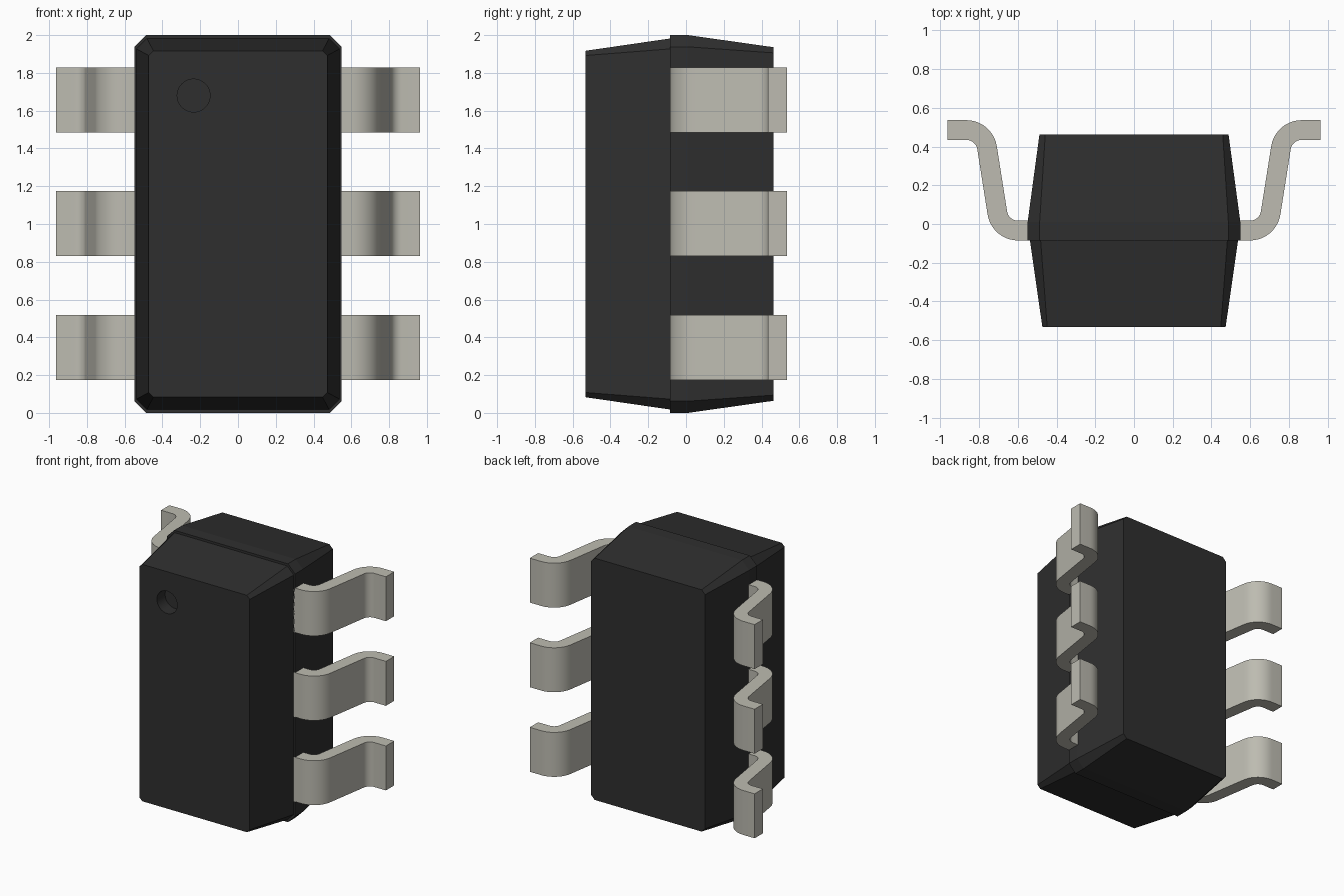
import bpy, bmesh, math
from mathutils import Vector

if "Cube" in bpy.data.objects:
    bpy.data.objects.remove(bpy.data.objects["Cube"])


def material(name, rgb):
    m = bpy.data.materials.new(name)
    m.diffuse_color = (*rgb, 1)
    m.use_nodes = True
    m.node_tree.nodes["Principled BSDF"].inputs["Base Color"].default_value = m.diffuse_color
    return m


BLACK = material("black plastic", (0.028, 0.028, 0.028))
METAL = material("tinned metal", (0.51, 0.50, 0.44))


def finish(bm, name, mat):
    bmesh.ops.recalc_face_normals(bm, faces=bm.faces)
    me = bpy.data.meshes.new(name)
    bm.to_mesh(me)
    bm.free()
    me.materials.append(mat)
    ob = bpy.data.objects.new(name, me)
    bpy.context.collection.objects.link(ob)
    return ob


def loft(bm, rings):
    """Skin a list of closed point rings and cap both ends."""
    vs = [[bm.verts.new(p) for p in r] for r in rings]
    n = len(vs[0])
    for a, b in zip(vs, vs[1:]):
        for i in range(n):
            j = (i + 1) % n
            bm.faces.new((a[i], a[j], b[j], b[i]))
    bm.faces.new(vs[0])
    bm.faces.new(vs[-1])


def chamfered(y, hx, hz, c):
    """Rectangle with cut corners, centred on z = 1."""
    pts = []
    for sx, sz in ((1, 1), (-1, 1), (-1, -1), (1, -1)):
        pair = [(sx * hx, y, 1 + sz * (hz - c)), (sx * (hx - c), y, 1 + sz * hz)]
        pts += pair if sx * sz > 0 else pair[::-1]
    return pts


# Moulded body: tapered front half, small step, tapered back half
SPLIT = -0.085
bm = bmesh.new()
loft(bm, [chamfered(-0.532, 0.473, 0.917, 0.025),
          chamfered(SPLIT, 0.537, 0.982, 0.055),
          chamfered(SPLIT, 0.549, 1.0, 0.062),
          chamfered(0.01, 0.549, 1.0, 0.062),
          chamfered(0.463, 0.488, 0.936, 0.03)])
body = finish(bm, "body", BLACK)

# Round pin-one marker sunk into the front face
bpy.ops.mesh.primitive_cylinder_add(vertices=48, radius=0.087, depth=0.2,
                                    location=(-0.235, -0.532, 1.68),
                                    rotation=(math.pi / 2, 0, 0))
cutter = bpy.context.object
cutter.name = "marker_cutter"
cutter.data.materials.append(BLACK)
cutter.hide_render = True
cutter.hide_viewport = True
cutter.display_type = 'WIRE'
cut = body.modifiers.new("marker", 'BOOLEAN')
cut.operation = 'DIFFERENCE'
cut.solver = 'EXACT'
cut.object = cutter


# Gull-wing lead: centre line with rounded bends, thickened and extruded
def rounded_path(points, r, steps=10):
    """Return (point, direction) pairs along a path with filleted corners."""
    pts = [Vector(p) for p in points]
    out = [(pts[0], (pts[1] - pts[0]).normalized())]
    for a, b, c in zip(pts, pts[1:], pts[2:]):
        d0, d1 = (b - a).normalized(), (c - b).normalized()
        turn = math.atan2(d0.x * d1.y - d0.y * d1.x, d0.dot(d1))
        side = math.copysign(1, turn)
        start = b - d0 * r * math.tan(abs(turn) / 2)
        centre = start + Vector((-d0.y, d0.x)) * r * side
        for k in range(steps + 1):
            t = turn * k / steps
            d = Vector((d0.x * math.cos(t) - d0.y * math.sin(t),
                        d0.x * math.sin(t) + d0.y * math.cos(t)))
            out.append((centre + Vector((d.y, -d.x)) * r * side, d))
    out.append((pts[-1], (pts[-1] - pts[-2]).normalized()))
    return out


PATH = rounded_path([(0.48, -0.034), (0.691, -0.034), (0.773, 0.485), (0.963, 0.485)], 0.108)
HALF_T, HALF_W = 0.051, 0.172


def lead(name, side, z):
    rings = []
    for p, d in PATH:
        n = Vector((-d.y, d.x)) * HALF_T
        rings.append([(side * (p.x + s * n.x), p.y + s * n.y, z + w * HALF_W)
                      for s, w in ((1, 1), (1, -1), (-1, -1), (-1, 1))])
    bm = bmesh.new()
    loft(bm, rings)
    ob = finish(bm, name, METAL)
    bpy.ops.object.select_all(action='DESELECT')
    ob.select_set(True)
    bpy.context.view_layer.objects.active = ob
    bpy.ops.object.shade_smooth_by_angle(angle=math.radians(30))


for side, label in ((-1, "left"), (1, "right")):
    for i, z in enumerate((0.347, 1.002, 1.657)):
        lead(f"{label}_lead_{i + 1}", side, z)
